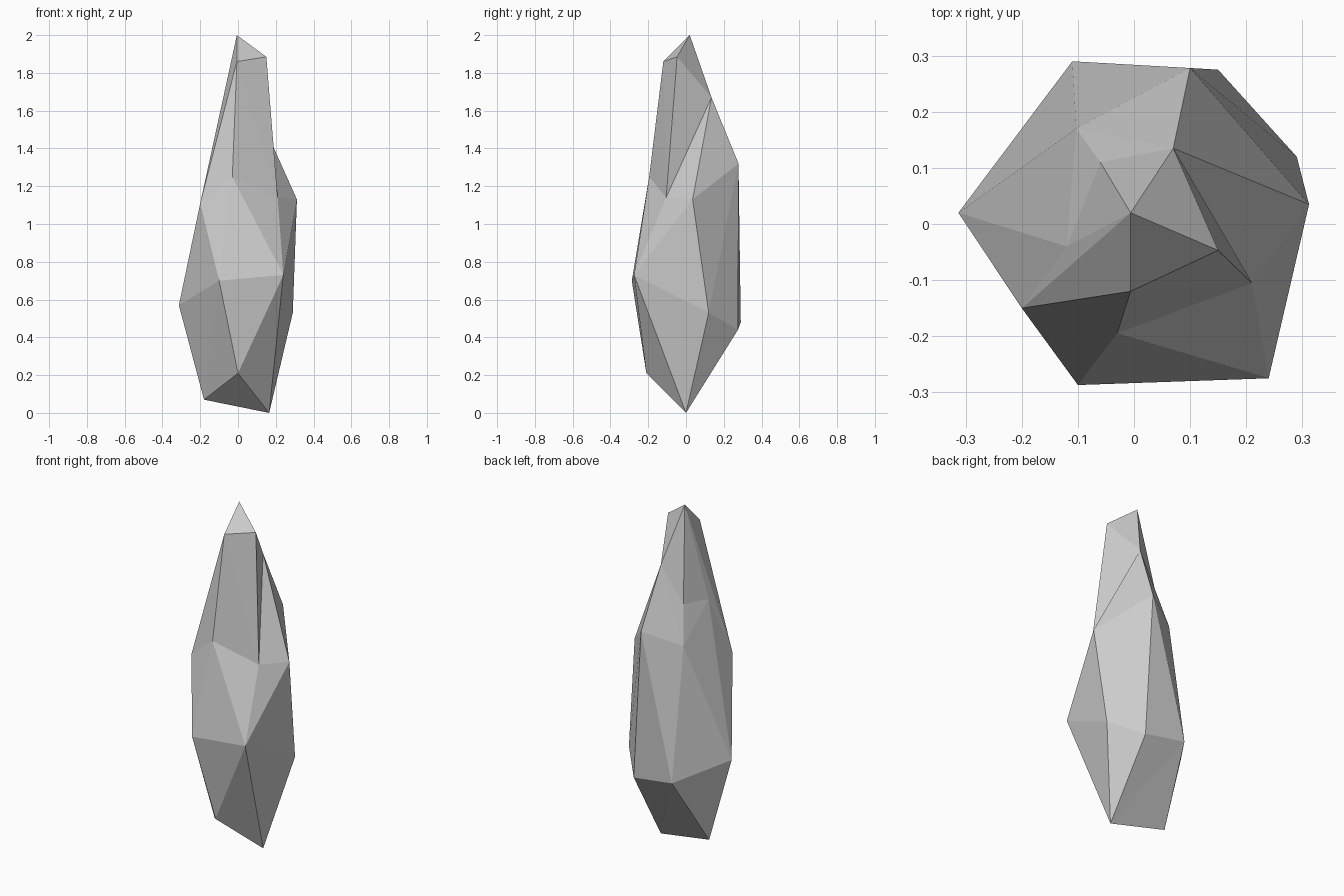
import bpy, bmesh

if "Cube" in bpy.data.objects:
    bpy.data.objects.remove(bpy.data.objects["Cube"])

# Irregular horizontal loops of the crystal, counter-clockwise, from foot to tip
loops = [
    [(0, -.21, .21), (.165, 0, 0), (-.18, .04, .07)],
    [(-.10, -.287, .70), (.24, -.275, .73), (.29, .12, .53),
     (.15, .275, .44), (-.11, .29, .48), (-.313, .02, .57)],
    [(-.03, -.195, 1.25), (.21, -.105, 1.14), (.312, .035, 1.13), (.10, .278, 1.32),
     (-.103, .17, 1.245), (-.06, .11, 1.46), (-.20, -.15, 1.11)],
    [(-.006, -.12, 1.86), (.15, -.047, 1.885), (.07, .135, 1.67),
     (-.06, .11, 1.46), (-.006, .02, 2.0)],
]
loops[2][5] = (-.12, -.04, 1.45)  # left shoulder

# Order in which each band of triangles steps along its lower (b) or upper (t) loop
bands = ["tbtttbttb", "bttbtbbtbttbt", "bttbbbtbtbtb"]

bm = bmesh.new()
rings = [[bm.verts.new(p) for p in loop] for loop in loops]


def zip_loops(low, high, steps):
    i = j = 0
    for s in steps:
        a, c = low[i % len(low)], high[j % len(high)]
        if s == "b":
            i += 1
            bm.faces.new((a, low[i % len(low)], c))
        else:
            j += 1
            bm.faces.new((a, high[j % len(high)], c))


# Sides
for low, high, steps in zip(rings, rings[1:], bands):
    zip_loops(low, high, steps)

# Foot facet and tip facets
bm.faces.new(reversed(rings[0]))
tip = rings[3][4]
for a, b in zip(rings[3][:3], rings[3][1:4]):
    bm.faces.new((a, b, tip))

bmesh.ops.recalc_face_normals(bm, faces=bm.faces[:])
mesh = bpy.data.meshes.new("crystal_rock")
bm.to_mesh(mesh)
bm.free()
bpy.context.collection.objects.link(bpy.data.objects.new("crystal_rock", mesh))
